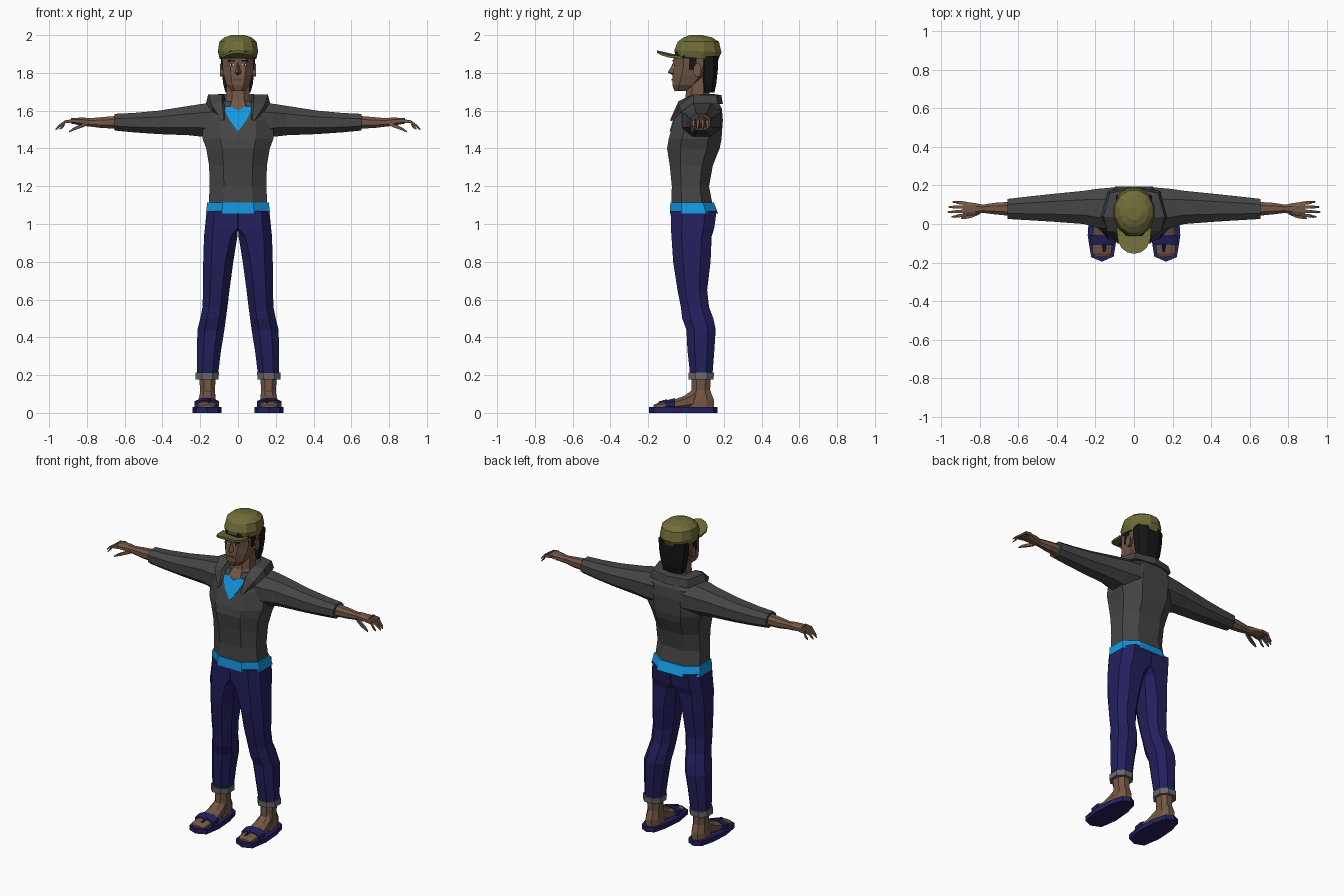
import bpy, bmesh, math


def mat(name, r, g, b):
    m = bpy.data.materials.new(name)
    m.diffuse_color = (r, g, b, 1)
    return m


SKIN = mat("skin", 0.17, 0.095, 0.06)
GREY = mat("sweater grey", 0.06, 0.06, 0.06)
BLUE = mat("shirt blue", 0.007, 0.32, 0.77)
NAVY = mat("denim navy", 0.017, 0.014, 0.11)
OLIVE = mat("cap olive", 0.16, 0.15, 0.04)
HAIR = mat("hair black", 0.008, 0.008, 0.008)
CUFF = mat("cuff grey", 0.14, 0.14, 0.15)
WHITE = mat("eye white", 0.55, 0.55, 0.52)
LIP = mat("lip brown", 0.09, 0.045, 0.03)


def mesh(name, verts, faces, mats):
    bm = bmesh.new()
    vs = [bm.verts.new(v) for v in verts]
    for f in faces:
        bm.faces.new([vs[i] for i in f])
    bmesh.ops.recalc_face_normals(bm, faces=bm.faces)
    me = bpy.data.meshes.new(name)
    bm.to_mesh(me)
    bm.free()
    for m in mats:
        me.materials.append(m)
    ob = bpy.data.objects.new(name, me)
    bpy.context.collection.objects.link(ob)
    return ob


def loft(name, rings, *mats):
    """Skin a list of equal rings and close both ends."""
    n = len(rings[0])
    faces = [[k * n + i, k * n + (i + 1) % n, (k + 1) * n + (i + 1) % n, (k + 1) * n + i]
             for k in range(len(rings) - 1) for i in range(n)]
    faces += [list(range(n)), list(range((len(rings) - 1) * n, len(rings) * n))]
    return mesh(name, [p for r in rings for p in r], faces, mats)


def sect(u0, u1, v0, v1, ci=0.27, co=0.27):
    """Chamfered rectangle; ci cuts the low-u side, co the high-u side."""
    w, d = u1 - u0, v1 - v0
    return [(u0 + ci * w, v0), (u1 - co * w, v0), (u1, v0 + co * d), (u1, v1 - co * d),
            (u1 - co * w, v1), (u0 + ci * w, v1), (u0, v1 - ci * d), (u0, v0 + ci * d)]


def zring(z, *a):
    return [(u, v, z) for u, v in sect(*a)]


def body(z, hw, y0, y1, c=0.25):
    return zring(z, -hw, hw, y0, y1, c, c)


def flip(rings, s):
    return [[(s * x, y, z) for x, y, z in r] for r in rings]


def xring(x, y0, y1, z0, z1):
    return [(x, u, v) for u, v in sect(y0, y1, z0, z1)]


def yring(y, x0, x1, z0, z1):
    return [(u, y, v) for u, v in sect(x0, x1, z0, z1)]


def oval(z, hw, y0, y1, tilt=0, n=12):
    c, r = (y0 + y1) / 2, (y1 - y0) / 2
    return [(hw * math.cos(t), c + r * math.sin(t), z + tilt * r * math.sin(t))
            for t in (2 * math.pi * (i + 0.5) / n for i in range(n))]


def box(name, x, y, z, w, d, h, m):
    return loft(name, [[(x + i * w / 2, y + j * d / 2, z + k * h / 2)
                        for i, j in ((-1, -1), (1, -1), (1, 1), (-1, 1))] for k in (-1, 1)], m)


# Sweater body
loft("sweater_body", [body(*r) for r in (
    (1.105, .155, -.078, .14), (1.2, .15, -.075, .122), (1.31, .153, -.086, .142),
    (1.40, .168, -.10, .178), (1.45, .187, -.092, .188), (1.55, .19, -.062, .195),
    (1.61, .178, -.035, .19), (1.65, .11, -.01, .17))], GREY)

# Shirt hem under the sweater
loft("shirt_hem", [body(1.055, .17, -.085, .17), body(1.113, .163, -.083, .148)], BLUE)


def chest(z):
    return -.092 + (z - 1.45) * .3 if z < 1.55 else -.062 + (z - 1.55) * .45


# Shirt visible in the neck opening
outline = [(0, 1.49), (.045, 1.55), (.08, 1.62), (.04, 1.622), (0, 1.602),
           (-.04, 1.622), (-.08, 1.62), (-.045, 1.55)]
loft("shirt_front", [[(x, chest(z) + o, z) for x, z in outline] for o in (-.007, .002)], BLUE)

# Folded collar: cross sections from the lapel tip to the nape, mirrored
half = [
    [(.072, -.078, 1.555), (.076, -.082, 1.556), (.086, -.082, 1.545), (.084, -.06, 1.55)],
    [(.068, -.035, 1.62), (.085, -.04, 1.65), (.14, -.035, 1.63), (.14, -.02, 1.60)],
    [(.068, .03, 1.64), (.085, .03, 1.685), (.158, .04, 1.685), (.17, .04, 1.64)],
    [(.065, .12, 1.645), (.075, .13, 1.688), (.125, .16, 1.682), (.135, .17, 1.635)],
    [(0, .135, 1.645), (0, .145, 1.688), (0, .187, 1.682), (0, .195, 1.635)]]
loft("collar", half + flip(half[-2::-1], -1), GREY)

# Neck and head; the scalp above the brow takes the hair colour
loft("neck", [body(*r) for r in (
    (1.59, .085, -.046, .14), (1.62, .08, -.036, .135), (1.66, .063, -.005, .125),
    (1.78, .058, .01, .12))], SKIN)
head = loft("head", [body(*r) for r in (
    (1.705, .036, -.062, .02), (1.735, .06, -.072, .07), (1.785, .075, -.071, .12),
    (1.83, .082, -.064, .14), (1.875, .084, -.067, .15), (1.93, .08, -.05, .15))], SKIN, HAIR)
for f in head.data.polygons:
    if f.center.z > 1.88:
        f.material_index = 1
loft("hair_back", [body(*r) for r in (
    (1.695, .066, .085, .15), (1.74, .078, .082, .16), (1.81, .087, .078, .168),
    (1.89, .092, .07, .172))], HAIR)
mesh("nose", [(0, -.066, 1.855), (.019, -.066, 1.798), (0, -.097, 1.802), (-.019, -.066, 1.798),
              (0, -.066, 1.785)],
     [(0, 1, 2), (0, 2, 3), (1, 4, 2), (3, 2, 4), (0, 3, 4, 1)], [SKIN])
box("mouth", 0, -.072, 1.763, .042, .008, .008, LIP)
for s, side in ((1, "left"), (-1, "right")):
    box(side + "_eye", s * .033, -.066, 1.843, .026, .006, .010, WHITE)
    box(side + "_pupil", s * .033, -.068, 1.843, .010, .006, .011, HAIR)
    box(side + "_eyebrow", s * .035, -.068, 1.863, .038, .009, .008, HAIR)
    box(side + "_sideburn", s * .083, .035, 1.85, .008, .04, .07, HAIR)
    loft(side + "_ear", flip([xring(.07, .04, .065, 1.785, 1.835),
                              xring(.096, .04, .08, 1.78, 1.85)], s), SKIN)

# Cap crown and arched brim
loft("cap_crown", [oval(*r) for r in (
    (1.878, .10, -.062, .172, -.12), (1.915, .11, -.066, .192, -.05),
    (1.965, .102, -.048, .178, 0), (1.988, .075, -.015, .14, 0), (2.0, .035, .02, .085, 0))], OLIVE)
arc = [math.pi * i / 8 for i in range(9)]
brim = [(.09 * math.cos(t), -.02 - .134 * math.sin(t) ** .7 if 0 < t < 3.1 else -.02) for t in arc]
loft("cap_brim", [[(x, y, 1.916 + o - .03 * (x / .09) ** 2) for x, y in brim]
                  for o in (-.010, .003)], OLIVE)

for s, side in ((1, "left"), (-1, "right")):
    # Sleeve, forearm and hand
    loft(side + "_sleeve", flip([xring(*r) for r in (
        (.10, -.03, .19, 1.46, 1.645), (.19, -.02, .182, 1.462, 1.636), (.26, 0, .172, 1.47, 1.625),
        (.42, .012, .156, 1.476, 1.60), (.55, .02, .142, 1.485, 1.588),
        (.655, .026, .13, 1.495, 1.583))], s), GREY)
    loft(side + "_forearm_and_palm", flip([xring(*r) for r in (
        (.64, .042, .115, 1.505, 1.572), (.72, .05, .11, 1.508, 1.566), (.785, .058, .10, 1.516, 1.56),
        (.82, .048, .108, 1.52, 1.564), (.885, .038, .116, 1.532, 1.56))], s), SKIN)

    def finger(name, path):
        rings = [[(s * x, y + r * math.cos(a), z + r * math.sin(a))
                  for a in (math.pi * (2 * i + 1) / 4 for i in range(4))] for x, y, z, r in path]
        loft(name, rings, SKIN)

    for i, (yb, yt, tip) in enumerate(((.046, .038, .945), (.067, .062, .965),
                                       (.088, .088, .96), (.108, .114, .94))):
        finger(f"{side}_finger_{i + 1}", [(.87, yb, 1.547, .013), (.915, (yb + yt) / 2, 1.541, .011),
                                          (tip - .018, yt, 1.52, .009), (tip, yt, 1.502, .005)])
    finger(side + "_thumb", [(.80, .06, 1.53, .014), (.845, .04, 1.513, .013),
                             (.875, .033, 1.50, .010), (.895, .03, 1.488, .005)])

    # Trouser leg, flat along the middle above the crotch
    loft(side + "_trouser_leg", flip([zring(*r) for r in (
        (1.07, 0, .166, -.081, .162, .01, .25), (.98, 0, .175, -.08, .15, .01, .25),
        (.935, .003, .18, -.077, .136, .2, .25), (.80, .025, .184, -.068, .13),
        (.65, .045, .185, -.045, .112), (.56, .056, .188, -.027, .122), (.50, .064, .2, -.02, .145),
        (.44, .072, .215, .002, .157), (.33, .09, .217, .008, .15), (.20, .106, .218, .022, .14))],
        s), NAVY)
    loft(side + "_trouser_cuff", flip([zring(.178, .103, .226, .014, .146),
                                       zring(.213, .101, .224, .012, .148)], s), CUFF)

    # Ankle and foot
    loft(side + "_ankle", flip([zring(*r) for r in (
        (.025, .118, .207, .0, .147), (.07, .118, .206, .01, .147), (.12, .122, .2, .028, .128),
        (.2, .118, .207, .03, .13))], s), SKIN)
    loft(side + "_foot", flip([yring(*r) for r in (
        (-.172, .13, .2, .02, .042), (-.15, .116, .214, .02, .052), (-.08, .113, .216, .02, .064),
        (-.01, .118, .209, .02, .09), (.04, .122, .203, .02, .125), (.08, .125, .2, .02, .13))],
        s), SKIN)

    # Sandal sole and strap
    sole = [(.105, -.168), (.165, -.195), (.222, -.172), (.24, -.06), (.232, .06), (.21, .145),
            (.165, .167), (.12, .145), (.098, .06), (.088, -.06)]
    loft(side + "_sandal_sole", flip([[(x, y, z) for x, y in sole] for z in (0, .03)], s), NAVY)
    loft(side + "_sandal_strap", flip([yring(-.108, .1, .229, .02, .066),
                                       yring(-.058, .1, .229, .02, .078)], s), NAVY)
    loft(side + "_sandal_thong", flip([yring(-.145, .148, .16, .03, .06),
                                       yring(-.10, .143, .165, .03, .073)], s), NAVY)
